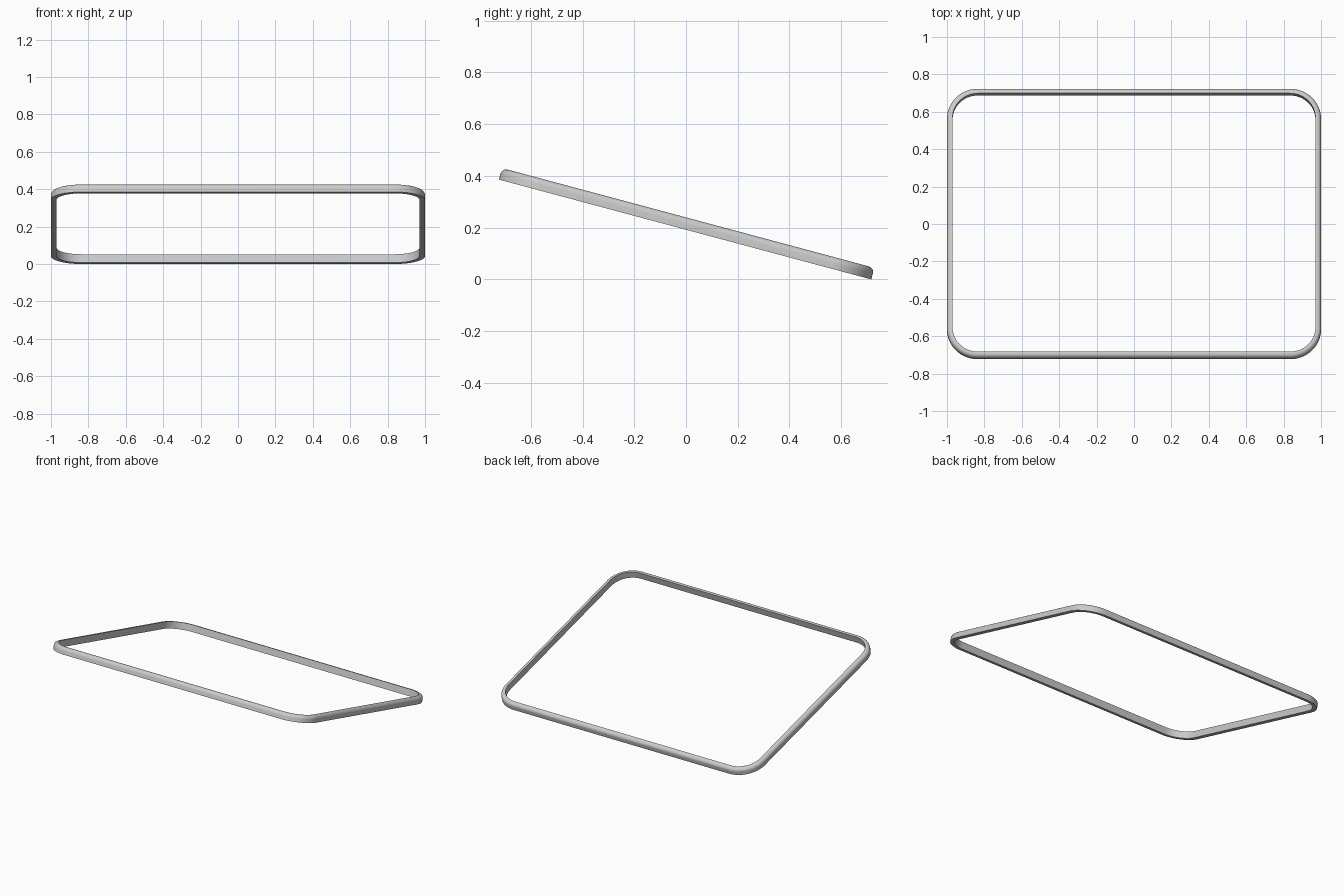
import bpy, bmesh
from math import sin, cos, pi, radians
from mathutils import Matrix, Vector

if "Cube" in bpy.data.objects:
    bpy.data.objects.remove(bpy.data.objects["Cube"])

HX, HY, R = 1.0, 0.745, 0.165     # outer half sizes and corner radius
W, T, ROUND = 0.03, 0.046, 0.022  # bar width, thickness, outer top rounding
CORNER_STEPS, ROUND_STEPS = 16, 6

# bar cross-section: (inset from the outer edge, height), outer top edge rounded
profile = [(W, 0), (0, 0)]
for i in range(ROUND_STEPS + 1):
    a = i / ROUND_STEPS * pi / 2
    profile.append((ROUND * (1 - cos(a)), T - ROUND + ROUND * sin(a)))
profile.append((W, T))

# sweep the section around a rounded rectangle
bm = bmesh.new()
rings = []
for q, (sx, sy) in enumerate([(1, 1), (-1, 1), (-1, -1), (1, -1)]):
    for i in range(CORNER_STEPS + 1):
        a = (q + i / CORNER_STEPS) * pi / 2
        rings.append([bm.verts.new((sx * (HX - R) + (R - d) * cos(a),
                                    sy * (HY - R) + (R - d) * sin(a), z))
                      for d, z in profile])
n = len(profile)
for k, ring in enumerate(rings):
    nxt = rings[(k + 1) % len(rings)]
    for j in range(n):
        bm.faces.new((ring[j], nxt[j], nxt[(j + 1) % n], ring[(j + 1) % n]))
bmesh.ops.recalc_face_normals(bm, faces=bm.faces)

# tilt the frame, front edge up, and rest it on the ground
bm.transform(Matrix.Rotation(radians(-15), 4, 'X'))
ys = [v.co.y for v in bm.verts]
low = min(v.co.z for v in bm.verts)
bm.transform(Matrix.Translation(Vector((0, -(min(ys) + max(ys)) / 2, -low))))

mesh = bpy.data.meshes.new("tilted_frame")
bm.to_mesh(mesh)
bm.free()
frame = bpy.data.objects.new("tilted_frame", mesh)
bpy.context.collection.objects.link(frame)
bpy.context.view_layer.objects.active = frame
frame.select_set(True)
bpy.ops.object.shade_smooth_by_angle(angle=radians(35))
